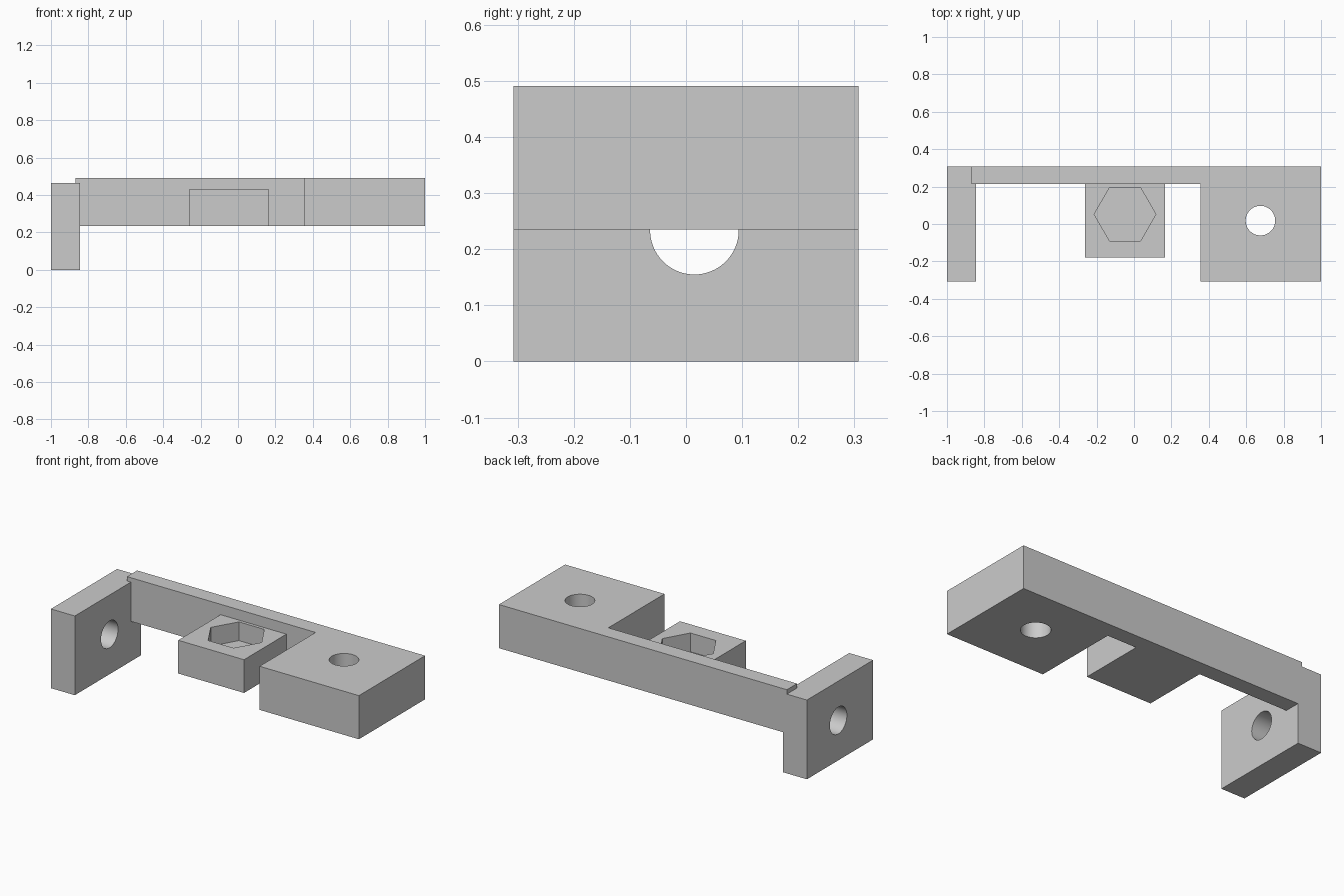
import bpy, bmesh
from math import pi, cos, sin, radians
from mathutils import Matrix

if "Cube" in bpy.data.objects:
    bpy.data.objects.remove(bpy.data.objects["Cube"])

Y0, Y1 = -0.307, 0.307      # overall depth
RAIL_Y = 0.213              # inner face of the rail
ARM_Z, TOP_Z = 0.235, 0.491


def prism(name, outline, z0, z1):
    """Extrude an xy outline (counter-clockwise) from z0 to z1."""
    bm = bmesh.new()
    face = bm.faces.new([bm.verts.new((x, y, z0)) for x, y in outline])
    ext = bmesh.ops.extrude_face_region(bm, geom=[face])
    for v in ext["geom"]:
        if isinstance(v, bmesh.types.BMVert):
            v.co.z = z1
    bmesh.ops.recalc_face_normals(bm, faces=bm.faces)
    mesh = bpy.data.meshes.new(name)
    bm.to_mesh(mesh)
    bm.free()
    obj = bpy.data.objects.new(name, mesh)
    bpy.context.collection.objects.link(obj)
    return obj


def box(name, x0, x1, y0, y1, z0, z1):
    return prism(name, [(x0, y0), (x1, y0), (x1, y1), (x0, y1)], z0, z1)


def polygon(cx, cy, r, n):
    return [(cx + r * cos(2 * pi * i / n), cy + r * sin(2 * pi * i / n)) for i in range(n)]


def combine(target, other, operation):
    """Apply a boolean and remove the used-up object."""
    other.hide_render = True
    mod = target.modifiers.new(operation.lower(), 'BOOLEAN')
    mod.operation, mod.object, mod.solver = operation, other, 'EXACT'
    bpy.context.view_layer.objects.active = target
    bpy.ops.object.modifier_apply(modifier=mod.name)
    bpy.data.objects.remove(other)


# L-shaped arm: long rail plus the wide mounting pad with a vertical bolt hole
bracket = prism("bracket", [(-0.87, RAIL_Y), (0.355, RAIL_Y), (0.355, Y0),
                            (1, Y0), (1, Y1), (-0.87, Y1)], ARM_Z, TOP_Z)
combine(bracket, prism("pad_hole", polygon(0.676, 0.018, 0.079, 64), 0, 1), 'DIFFERENCE')

# Upright end plate with a horizontal hole along x
end_plate = box("end_plate", -1, -0.845, Y0, Y1, 0, 0.465)
hole = prism("plate_hole", polygon(0, 0, 0.079, 64), -1.2, -0.6)
hole.data.transform(Matrix.Translation((0, 0.015, 0.234)) @ Matrix.Rotation(radians(90), 4, 'Y'))
combine(end_plate, hole, 'DIFFERENCE')
combine(bracket, end_plate, 'UNION')

# Nut holder block with a blind hexagonal pocket
nut_block = box("nut_block", -0.262, 0.165, -0.18, RAIL_Y + 0.03, ARM_Z, 0.43)
combine(nut_block, prism("nut_pocket", polygon(-0.048, 0.052, 0.165, 6), 0.32, 0.6), 'DIFFERENCE')
combine(bracket, nut_block, 'UNION')

# Smooth hole walls, sharp edges elsewhere
bpy.ops.object.select_all(action='DESELECT')
bracket.select_set(True)
bpy.context.view_layer.objects.active = bracket
bpy.ops.object.shade_smooth_by_angle(angle=radians(30))
